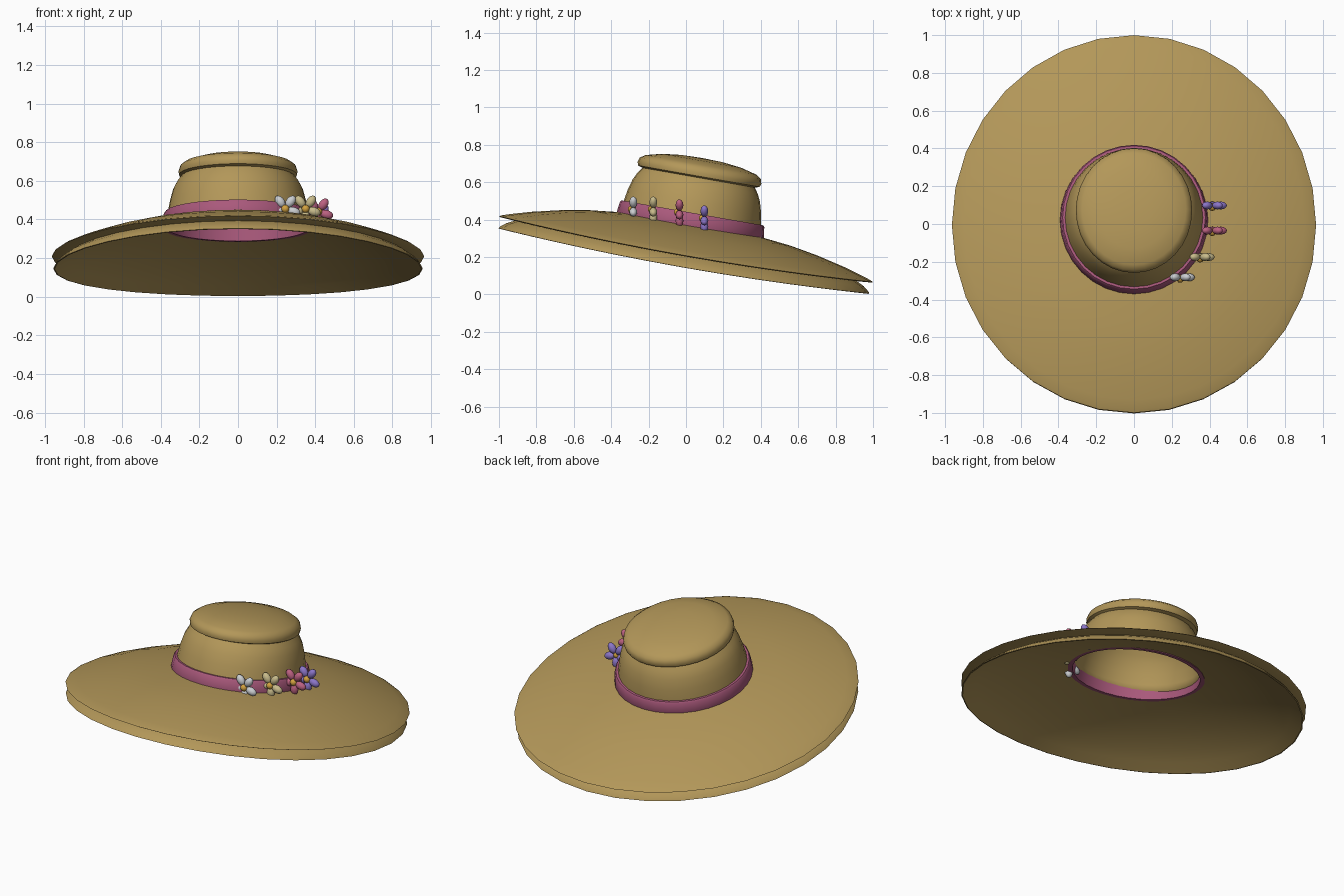
import bpy, bmesh
from math import sin, cos, pi, radians
from mathutils import Matrix, Vector

if "Cube" in bpy.data.objects:
    bpy.data.objects.remove(bpy.data.objects["Cube"])

SEG = 32
TILT = Matrix.Translation((0, 0, 0.242)) @ Matrix.Rotation(radians(-10), 4, 'X')


def material(name, rgb):
    m = bpy.data.materials.new(name)
    m.diffuse_color = (*rgb, 1)
    m.use_nodes = True
    m.node_tree.nodes["Principled BSDF"].inputs["Base Color"].default_value = m.diffuse_color
    return m


def finish(name, bm, mat, angle=40):
    bmesh.ops.remove_doubles(bm, verts=bm.verts, dist=1e-5)
    bmesh.ops.recalc_face_normals(bm, faces=bm.faces)
    me = bpy.data.meshes.new(name)
    bm.to_mesh(me)
    bm.free()
    me.materials.append(mat)
    ob = bpy.data.objects.new(name, me)
    bpy.context.collection.objects.link(ob)
    bpy.ops.object.select_all(action='DESELECT')
    ob.select_set(True)
    bpy.context.view_layer.objects.active = ob
    bpy.ops.object.shade_smooth_by_angle(angle=radians(angle))
    return ob


def lathe(name, profile, mat, closed=True, sag=0.0, angle=40):
    """Sweep (rx, ry, z) points round an ellipse, then tilt with the hat."""
    bm = bmesh.new()
    rings = []
    for rx, ry, z in profile:
        ring = []
        for i in range(SEG):
            a = 2 * pi * i / SEG
            x, y = rx * cos(a), ry * sin(a)
            ring.append(bm.verts.new(TILT @ Vector((x, y, z - sag * x * x))))
        rings.append(ring)
    pairs = list(zip(rings, rings[1:]))
    if closed:
        pairs.append((rings[-1], rings[0]))
    for a, b in pairs:
        for i in range(SEG):
            j = (i + 1) % SEG
            bm.faces.new((a[i], a[j], b[j], b[i]))
    return finish(name, bm, mat, angle)


straw = material("straw", (0.45, 0.31, 0.10))
pink = material("ribbon_pink", (0.40, 0.10, 0.20))
gold = material("flower_gold", (0.65, 0.36, 0.05))

# Domed, drooping brim with a V groove round its double edge
brim = [(0.385, 0.133), (0.55, 0.115), (0.70, 0.088), (0.85, 0.053),
        (0.95, 0.024), (1.0, 0.008), (1.015, 0.0), (1.005, -0.004),
        (0.93, -0.010), (0.97, -0.030), (1.0, -0.054), (1.007, -0.064),
        (1.0, -0.066), (0.93, -0.030), (0.85, 0.008), (0.70, 0.055),
        (0.55, 0.092), (0.385, 0.118)]
lathe("brim", [(r * (0.95 if r > 0.5 else 0.98), r, z) for r, z in brim],
      straw, sag=0.037)

# Crown with an overhanging rounded top
crown = lathe("crown", [(0.372, 0.380, 0.14), (0.364, 0.372, 0.20),
                        (0.352, 0.362, 0.26), (0.336, 0.345, 0.32),
                        (0.315, 0.325, 0.36), (0.292, 0.305, 0.388),
                        (0.306, 0.330, 0.396), (0.308, 0.336, 0.415),
                        (0.300, 0.328, 0.440), (0.275, 0.300, 0.458),
                        (0.200, 0.215, 0.480), (0.100, 0.110, 0.492),
                        (0, 0, 0.495)], straw, closed=False)
shell = crown.modifiers.new("thickness", 'SOLIDIFY')
shell.thickness = 0.01
shell.offset = -1

# Ribbon round the foot of the crown, showing through the head opening
lathe("ribbon_band", [(0.362, 0.368, 0.112), (0.388, 0.395, 0.112),
                      (0.392, 0.400, 0.125), (0.385, 0.392, 0.188),
                      (0.378, 0.385, 0.197), (0.358, 0.364, 0.197)], pink)


# Flowers: five upright petals round a gold centre
def flower(name, centre, mat):
    bm = bmesh.new()
    for k in range(5):
        a = radians(54 + 72 * k)
        m = (Matrix.Translation(centre) @ Matrix.Rotation(-a, 4, 'Y')
             @ Matrix.Translation((0.046, 0, 0))
             @ Matrix.Diagonal((0.035, 0.021, 0.023, 1)))
        bmesh.ops.create_uvsphere(bm, u_segments=12, v_segments=8, radius=1, matrix=m)
    finish(name + "_petals", bm, mat, 60)
    bm = bmesh.new()
    bmesh.ops.create_uvsphere(bm, u_segments=12, v_segments=8, radius=0.021,
                              matrix=Matrix.Translation(Vector(centre) + Vector((0, -0.008, 0))))
    finish(name + "_centre", bm, gold, 60)


for label, pos, rgb in [("white", (0.245, -0.282, 0.455), (0.60, 0.62, 0.64)),
                        ("cream", (0.350, -0.175, 0.455), (0.58, 0.50, 0.26)),
                        ("pink", (0.415, -0.035, 0.440), (0.50, 0.12, 0.22)),
                        ("violet", (0.415, 0.098, 0.408), (0.26, 0.18, 0.58))]:
    flower(label + "_flower", pos, material("petal_" + label, rgb))
